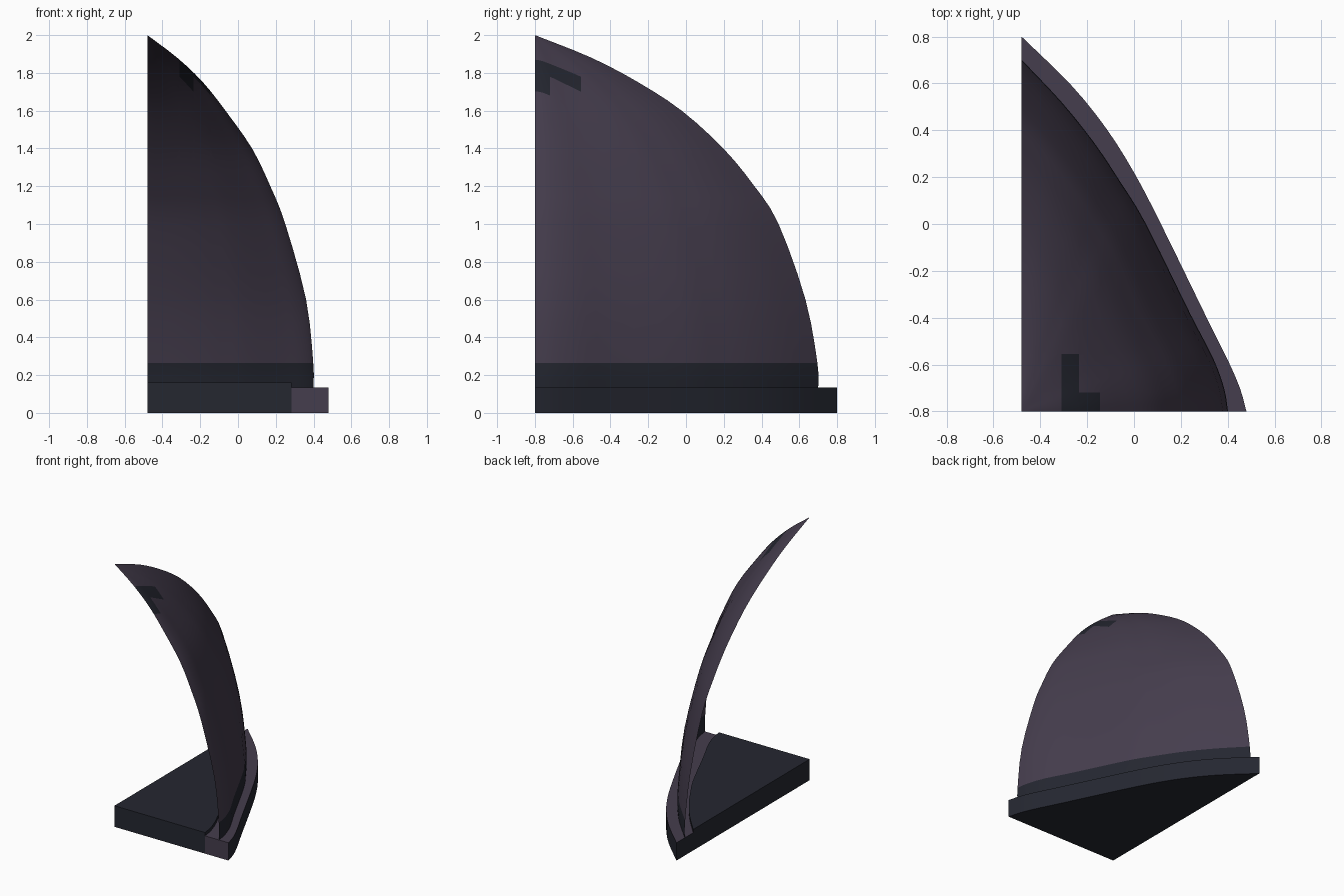
import bpy, bmesh, math
from mathutils import Vector

if "Cube" in bpy.data.objects:
    bpy.data.objects.remove(bpy.data.objects["Cube"])

AX, AY = -0.48, -0.80          # vertical axis of the quarter dome


def mat(name, rgb):
    m = bpy.data.materials.new(name)
    m.diffuse_color = (*rgb, 1)
    m.use_nodes = True
    m.node_tree.nodes["Principled BSDF"].inputs["Base Color"].default_value = m.diffuse_color
    return m


PURPLE = mat("dusky purple", (0.060, 0.047, 0.075))
DARK = mat("dark slate", (0.018, 0.020, 0.030))


def spline(pts, n):
    """Smooth curve through pts, n steps per span."""
    pts = [Vector(p) for p in pts]
    p = [2 * pts[0] - pts[1]] + pts + [2 * pts[-1] - pts[-2]]
    out = []
    for i in range(1, len(p) - 2):
        a, b, c, d = p[i - 1:i + 3]
        for k in range(n):
            t = k / n
            out.append(0.5 * (2 * b + (c - a) * t + (2 * a - 5 * b + 4 * c - d) * t * t
                              + (3 * b - a - 3 * c + d) * t ** 3))
    return out + [pts[-1]]


def finish(name, bm, angle=30):
    me = bpy.data.meshes.new(name)
    bm.to_mesh(me)
    bm.free()
    ob = bpy.data.objects.new(name, me)
    bpy.context.collection.objects.link(ob)
    me.materials.append(PURPLE)
    me.materials.append(DARK)
    bpy.ops.object.select_all(action='DESELECT')
    bpy.context.view_layer.objects.active = ob
    ob.select_set(True)
    bpy.ops.object.shade_smooth_by_angle(angle=math.radians(angle))
    return ob


# Plan outlines, from the front end round to the left end
outer = spline([(0.48, -0.8), (0.452, -0.7), (0.40, -0.58), (0.32, -0.42), (0.115, 0.0),
                (0.0, 0.22), (-0.12, 0.41), (-0.27, 0.595), (-0.48, 0.80)], 3)
wall = spline([(0.40, -0.8), (0.383, -0.70), (0.335, -0.57), (0.24, -0.386), (0.05, 0.0),
               (-0.06, 0.18), (-0.17, 0.345), (-0.31, 0.52), (-0.48, 0.70)], 3)
inner = [Vector((AX + (p.x - AX) * 0.866, AY + (p.y - AY) * 0.933)) for p in wall]

# Base plate: solid wedge
bm = bmesh.new()
f = bm.faces.new([bm.verts.new((x, y, 0)) for x, y in [(AX, AY)] + [tuple(p) for p in inner]])
r = bmesh.ops.extrude_face_region(bm, geom=[f])
bmesh.ops.translate(bm, vec=(0, 0, 0.16), verts=[v for v in r["geom"] if isinstance(v, bmesh.types.BMVert)])
bmesh.ops.recalc_face_normals(bm, faces=bm.faces)
for f in bm.faces:
    f.material_index = 1
finish("base_plate", bm)

# Rim: stepped ledge around the plate, purple on its top and front end
bm = bmesh.new()
H = 0.135
sections = []
for a, b in zip(inner, outer):
    sections.append([bm.verts.new(c) for c in ((*a, 0), (*b, 0), (*b, H), (*a, H))])
for s, t in zip(sections, sections[1:]):
    for k in range(3):
        bm.faces.new((s[k], t[k], t[k + 1], s[k + 1])).material_index = int(k < 2)
bm.faces.new(sections[0])
bm.faces.new(sections[-1][::-1]).material_index = 1
bmesh.ops.recalc_face_normals(bm, faces=bm.faces)
finish("base_rim", bm)

# Dome wall: wall outline shrunk up a pointed profile (height, x scale, y scale)
profile = spline([(0.135, 1, 1), (0.265, 0.998, 0.997), (0.6, 0.955, 0.955), (1.0, 0.83, 0.86),
                  (1.2, 0.74, 0.775), (1.4, 0.63, 0.665), (1.6, 0.47, 0.518),
                  (1.75, 0.335, 0.365), (1.88, 0.18, 0.20), (2.0, 0, 0)], 3)
bm = bmesh.new()
rows = [[bm.verts.new((AX + (p.x - AX) * sx, AY + (p.y - AY) * sy, z)) for p in wall]
        for z, sx, sy in profile]
for a, b in zip(rows, rows[1:]):
    for k in range(len(wall) - 1):
        bm.faces.new((a[k], a[k + 1], b[k + 1], b[k]))
bmesh.ops.remove_doubles(bm, verts=bm.verts, dist=1e-5)
# cut the edges of the small corner-shaped panel
for co, no in [((x, 0, 0), (1, 0, 0)) for x in (-0.31, -0.235, -0.145)] + \
              [((0, y, 0), (0, 1, 0)) for y in (-0.72, -0.555)]:
    faces = [f for f in bm.faces if f.calc_center_median().z > 1.35]
    geom = faces + list({e for f in faces for e in f.edges}) + list({v for f in faces for v in f.verts})
    bmesh.ops.bisect_plane(bm, geom=geom, plane_co=co, plane_no=no, dist=1e-5)
for f in bm.faces:
    c = f.calc_center_median()
    panel = c.z > 1.35 and ((-0.31 < c.x < -0.235 and c.y < -0.555) or
                            (-0.31 < c.x < -0.145 and c.y < -0.72))
    f.material_index = int(c.z < 0.265 or panel)
finish("dome_wall", bm, 60)
